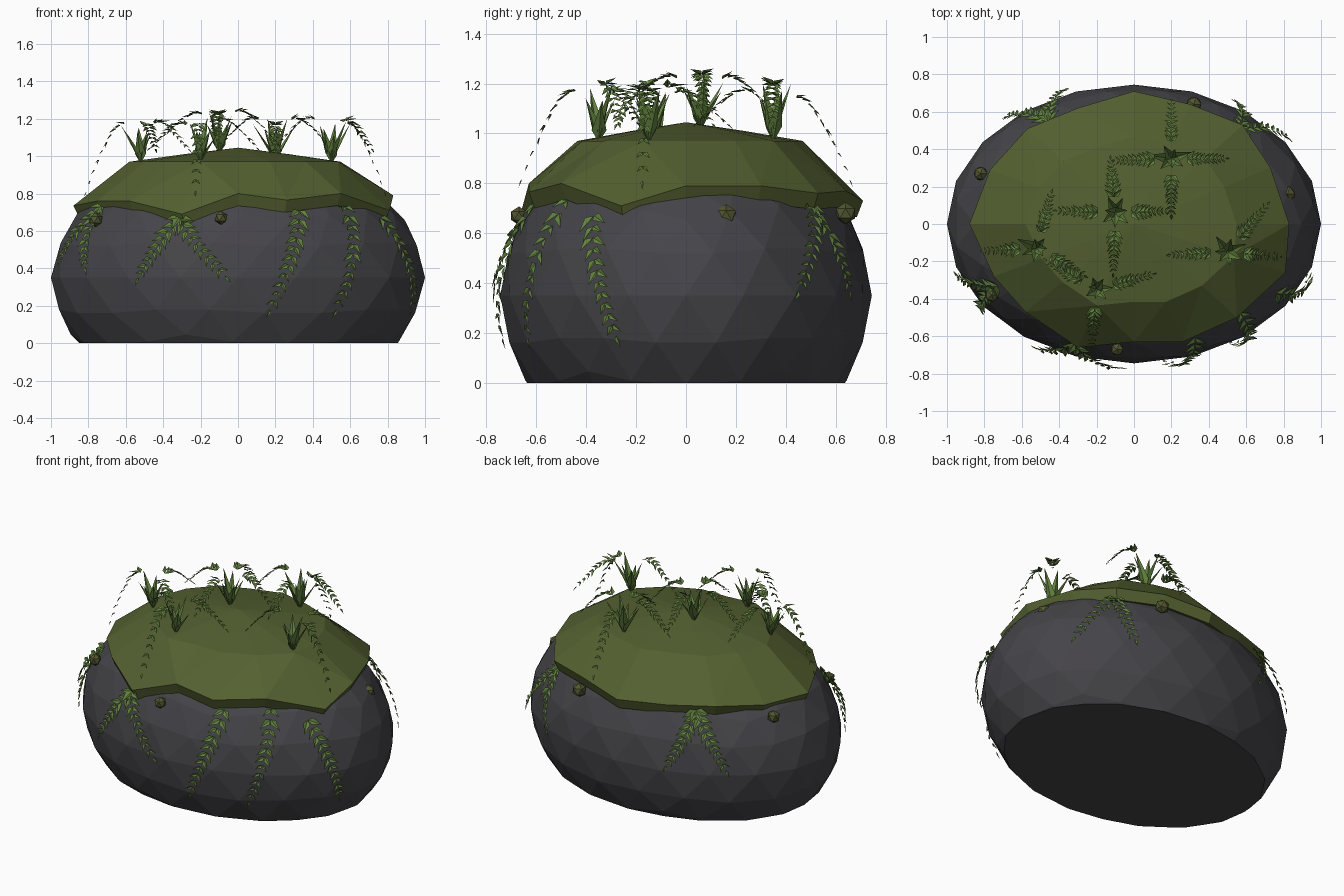
import bpy, bmesh, math, random
from mathutils import Vector

if "Cube" in bpy.data.objects:
    bpy.data.objects.remove(bpy.data.objects["Cube"])

random.seed(4)


def material(name, rgb):
    m = bpy.data.materials.new(name)
    m.diffuse_color = (*rgb, 1)
    m.use_nodes = True
    m.node_tree.nodes["Principled BSDF"].inputs["Base Color"].default_value = m.diffuse_color
    return m


STONE = material("dark_stone", (0.060, 0.058, 0.066))
MOSS = material("moss_green", (0.088, 0.117, 0.030))
LEAF = material("leaf_green", (0.125, 0.225, 0.050))
OLIVE = material("olive", (0.085, 0.095, 0.030))


def finish(name, bm, mat):
    mesh = bpy.data.meshes.new(name)
    bm.to_mesh(mesh)
    bm.free()
    mesh.materials.append(mat)
    ob = bpy.data.objects.new(name, mesh)
    bpy.context.collection.objects.link(ob)
    return ob


# boulder: faceted ellipsoid cut flat at the ground
bm = bmesh.new()
bmesh.ops.create_icosphere(bm, subdivisions=3, radius=1)
for axis, half in enumerate((1.0, 0.745, 0.68)):
    top = max(v.co[axis] for v in bm.verts)
    for v in bm.verts:
        v.co[axis] *= half / top
bmesh.ops.translate(bm, verts=bm.verts, vec=(0, 0, 0.35))
cut = bmesh.ops.bisect_plane(bm, geom=bm.verts[:] + bm.edges[:] + bm.faces[:],
                             plane_co=(0, 0, 0), plane_no=(0, 0, 1), clear_inner=True)
bmesh.ops.edgeloop_fill(bm, edges=[e for e in cut["geom_cut"] if isinstance(e, bmesh.types.BMEdge)])
bmesh.ops.recalc_face_normals(bm, faces=bm.faces)
finish("boulder", bm, STONE)

# moss cap: wavy rim, counter-clockwise from +x
RIM = [(.83, 0, .79), (.73, .30, .79), (.58, .53, .76), (.30, .64, .77),
       (0, .71, .73), (-.30, .62, .74), (-.57, .51, .76), (-.77, .29, .74),
       (-.88, 0, .735), (-.75, -.28, .76), (-.58, -.47, .76), (-.30, -.66, .69),
       (0, -.63, .80), (.26, -.63, .765), (.55, -.50, .80), (.81, -.26, .71)]
bm = bmesh.new()


def ring(scale, height):
    return [bm.verts.new((x * scale, y * scale, height(z))) for x, y, z in RIM]


rings = [ring(0.33, lambda z: 1.01),
         ring(0.66, lambda z: 0.97),
         ring(1.0, lambda z: z),
         ring(0.965, lambda z: z - 0.065),
         ring(0.80, lambda z: z - 0.03)]
crown = bm.verts.new((0, 0, 1.045))
under = bm.verts.new((0, 0, 0.8))
n = len(RIM)
for i in range(n):
    j = (i + 1) % n
    bm.faces.new((crown, rings[0][i], rings[0][j]))
    bm.faces.new((under, rings[-1][j], rings[-1][i]))
    for a, b in zip(rings, rings[1:]):
        bm.faces.new((a[i], b[i], b[j], a[j]))
bmesh.ops.triangulate(bm, faces=bm.faces)
bmesh.ops.recalc_face_normals(bm, faces=bm.faces)
finish("moss_cap", bm, MOSS)


def leaflet(bm, base, along, up, length, width):
    """Folded kite-shaped leaf."""
    along = along.normalized()
    side = along.cross(up).normalized()
    mid = base + along * length * 0.3 + up * width * 0.25
    a = bm.verts.new(base)
    b = bm.verts.new(mid + side * width / 2)
    c = bm.verts.new(base + along * length)
    d = bm.verts.new(mid - side * width / 2)
    bm.faces.new((a, b, c))
    bm.faces.new((a, c, d))


def frond(bm, path, normal, start, pairs, size):
    """Pairs of leaflets along a path, shrinking to the tip."""
    for k in range(pairs):
        t = start + (1 - start) * k / pairs
        p = path(t)
        fwd = (path(t + 0.02) - p).normalized()
        up = normal(p, fwd)
        side = fwd.cross(up).normalized()
        s = size * (1 - 0.5 * k / pairs) * random.uniform(0.85, 1.15)
        for sign in (-1, 1):
            tilt = up * random.uniform(-0.1, 0.35)
            leaflet(bm, p, fwd * 0.8 + side * sign * 0.75 + tilt, up, s, s * 0.45)
    p = path(1)
    fwd = (p - path(0.97)).normalized()
    leaflet(bm, p, fwd, normal(p, fwd), size * 0.6, size * 0.25)


def arch_normal(p, fwd):
    side = fwd.cross(Vector((0, 0, 1))).normalized()
    return side.cross(fwd).normalized()


# ferns on top: x, y and frond directions in degrees
FERNS = [(-.52, -.13, (183, 75, 330)), (-.20, -.35, (15, 150, 265)),
         (-.10, .06, (2, 95, 178, 268)), (.20, .35, (0, 90, 182, 270)),
         (.50, -.15, (355, 183, 50))]
for i, (x, y, angles) in enumerate(FERNS):
    bm = bmesh.new()
    rho = math.hypot(x / 0.85, y / 0.66)
    base = Vector((x, y, 1.03 - 0.11 * rho))
    # upright blades
    for k in range(7):
        a = math.tau * k / 7 + i
        out = Vector((math.cos(a), math.sin(a), 0))
        lean = random.uniform(0.25, 0.6)
        leaflet(bm, base, out * lean + Vector((0, 0, 1)), -out,
                random.uniform(0.17, 0.25), 0.06)
    # arching fronds
    for deg in angles:
        a = math.radians(deg)
        d = Vector((math.cos(a), math.sin(a), 0))
        reach, rise = random.uniform(0.28, 0.33), random.uniform(0.19, 0.23)
        drop = 0.15 if rho > 0.55 and d.dot(Vector((x, y, 0)).normalized()) > 0.6 else -0.08

        def arch(t, d=d, reach=reach, rise=rise, drop=drop, base=base):
            z = rise * math.sin(math.pi * min(t, 1.05) ** 0.65) - drop * t * t
            return base + d * reach * t + Vector((0, 0, z))

        frond(bm, arch, arch_normal, 0.3, 9, 0.062)
    finish(f"fern_{i + 1}", bm, LEAF)


def on_rock(deg, z, off=0.025):
    f = math.sqrt(max(0, 1 - ((z - 0.35) / 0.68) ** 2))
    a = math.radians(deg)
    return Vector(((1 + off) * math.cos(a) * f, (0.745 + off) * math.sin(a) * f, z))


def rock_normal(p, fwd):
    return Vector((p.x, p.y / 0.555, (p.z - 0.35) / 0.46)).normalized()


# hanging vines: start angle, start height, then end angle and height of each strand
VINES = [(249.5, .67, ((239, .35), (266, .36))), (292, .71, ((280, .18),)),
         (312, .73, ((302, .18),)), (327, .67, ((338, .19),)),
         (50, .71, ((36, .37), (58, .37))), (211, .73, ((217, .41), (201, .45))),
         (122, .72, ((132, .40), (111, .40)))]
for i, (a0, z0, ends) in enumerate(VINES):
    bm = bmesh.new()
    for a1, z1 in ends:
        def hang(t, a1=a1, z1=z1):
            return on_rock(a0 + (a1 - a0) * t, z0 + (z1 - z0) * t)

        frond(bm, hang, rock_normal, 0.0, 11 if z1 < 0.3 else 9, 0.085)
    finish(f"hanging_vine_{i + 1}", bm, LEAF)

# small buds tucked under the moss edge
for i, (x, y, z) in enumerate([(-.76, -.38, .66), (-.09, -.67, .67), (.82, .16, .67),
                               (-.82, .27, .67), (.32, .64, .68)]):
    bm = bmesh.new()
    bmesh.ops.create_icosphere(bm, subdivisions=1, radius=random.uniform(0.036, 0.048))
    bmesh.ops.translate(bm, verts=bm.verts, vec=(x, y, z))
    finish(f"moss_bud_{i + 1}", bm, OLIVE)
